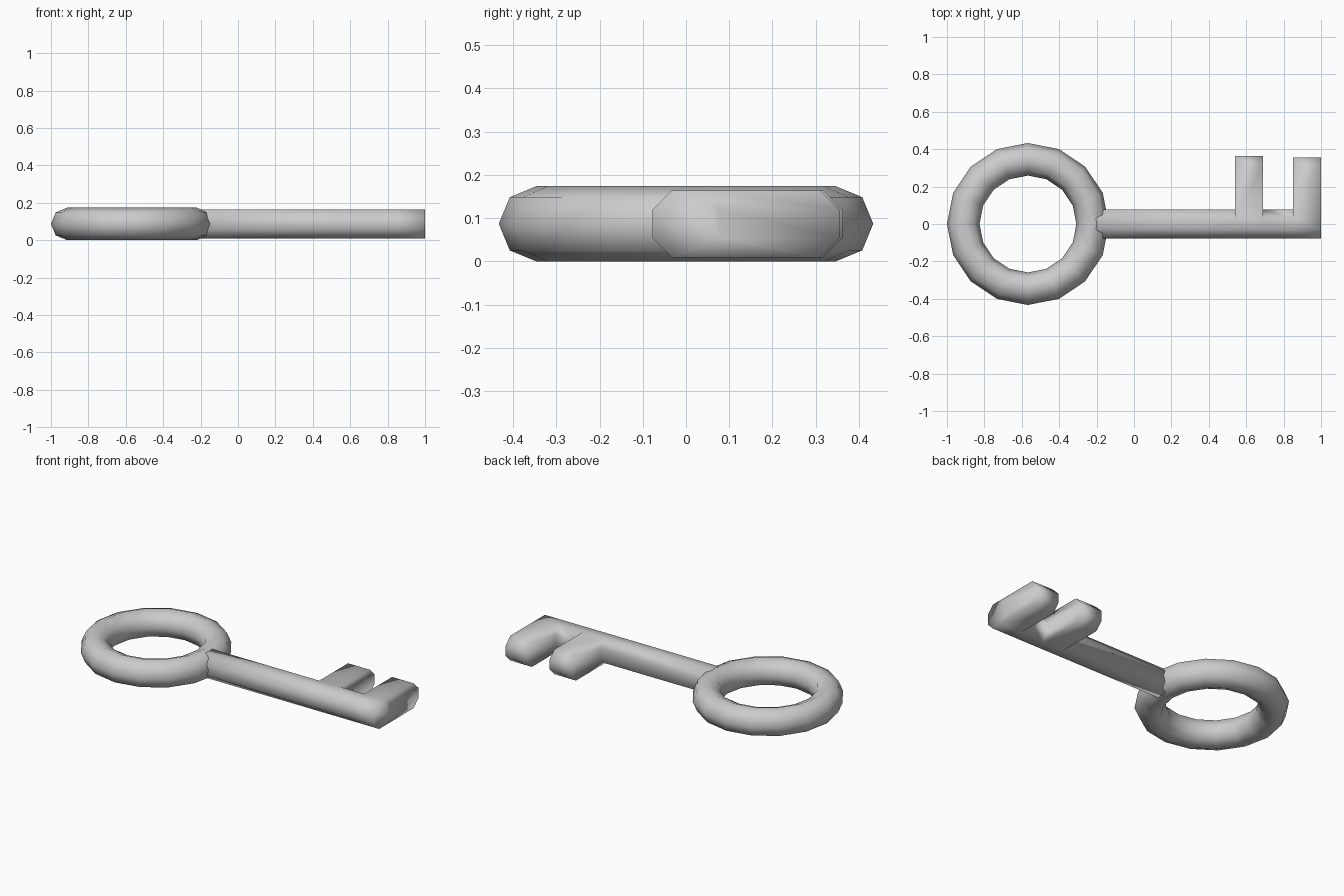
import bpy, bmesh, math

if "Cube" in bpy.data.objects:
    bpy.data.objects.remove(bpy.data.objects["Cube"])

# Bow: low-poly ring, 16 x 8 sides
R, r = 0.346, 0.087
bpy.ops.mesh.primitive_torus_add(major_segments=16, minor_segments=8,
                                 major_radius=R, minor_radius=r,
                                 location=(-1 + R + r, 0, r))
bow = bpy.context.object
bow.name = "key_bow_ring"
bpy.ops.object.shade_smooth()

# Shaft: octagonal bar with loops where the teeth start and end
bm = bmesh.new()
stations = [-0.215, 0.54, 0.69, 0.85, 1.0]
rad = 0.0775 / math.cos(math.pi / 8)
angles = [math.radians(22.5 + 45 * i) for i in range(8)]
loops = [[bm.verts.new((x, rad * math.cos(a), r + rad * math.sin(a))) for a in angles]
         for x in stations]
sides = []
for a, b in zip(loops, loops[1:]):
    sides.append([bm.faces.new((a[i], a[(i + 1) % 8], b[(i + 1) % 8], b[i]))
                  for i in range(8)])
bm.faces.new(loops[0])
bm.faces.new(loops[-1])


# Teeth: the three +y faces of a segment pulled outwards
def pull_tooth(segment, length):
    faces = [sides[segment][i] for i in (0, 6, 7)]
    geo = bmesh.ops.extrude_face_region(bm, geom=faces)["geom"]
    verts = [g for g in geo if isinstance(g, bmesh.types.BMVert)]
    bmesh.ops.translate(bm, verts=verts, vec=(0, length, 0))
    old = [f for f in faces if f.is_valid]
    if old:
        bmesh.ops.delete(bm, geom=old, context='FACES_ONLY')


pull_tooth(1, 0.285)
pull_tooth(3, 0.278)
bmesh.ops.recalc_face_normals(bm, faces=bm.faces)
for f in bm.faces:
    f.smooth = True
mesh = bpy.data.meshes.new("key_shaft_and_teeth")
bm.to_mesh(mesh)
bm.free()
bpy.context.collection.objects.link(bpy.data.objects.new("key_shaft_and_teeth", mesh))
